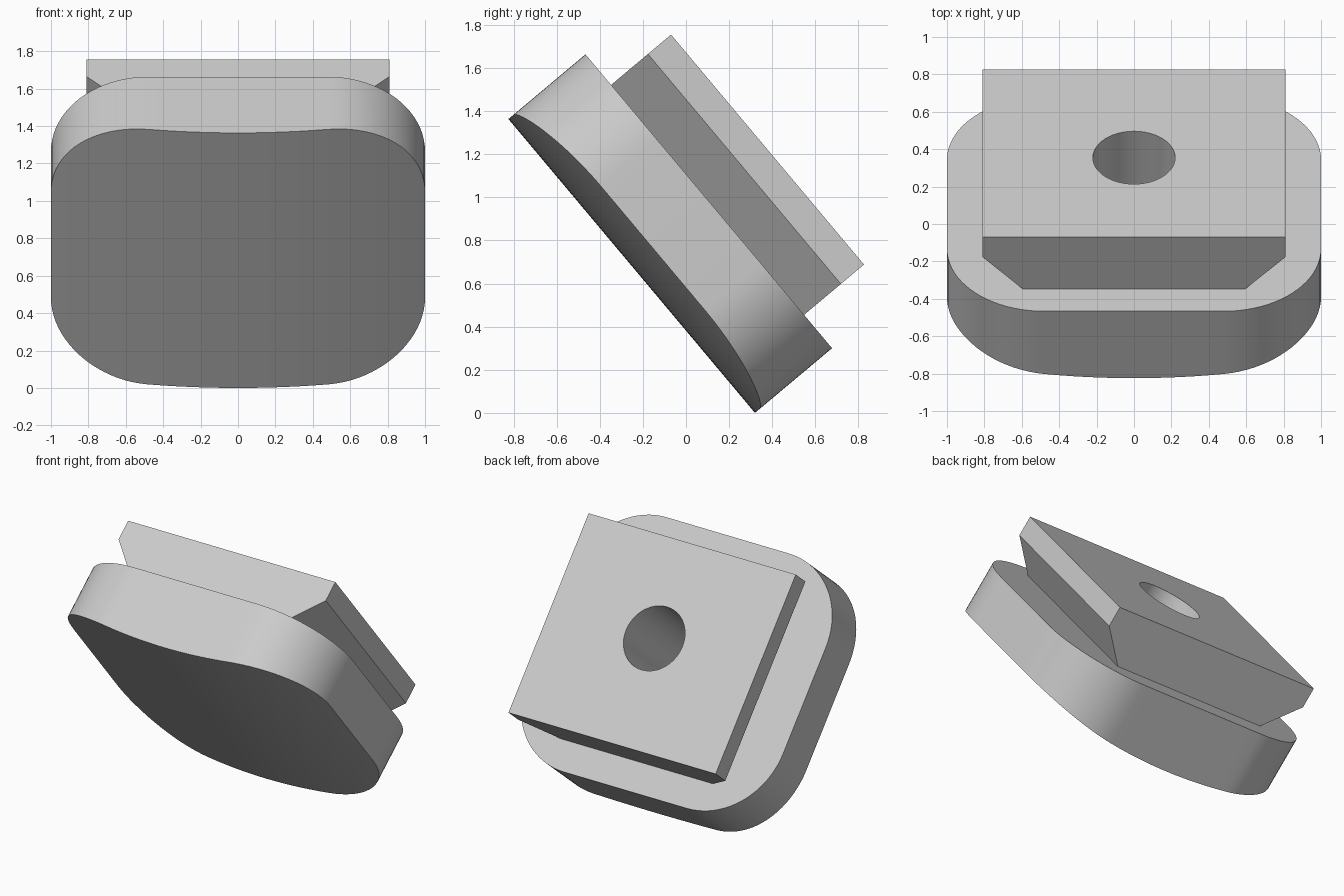
import bpy, bmesh, math
from mathutils import Matrix, Vector

if "Cube" in bpy.data.objects:
    bpy.data.objects.remove(bpy.data.objects["Cube"], do_unlink=True)

# Sizes in the tilted frame: x across, y up the slope, z outwards
HALF_W, HALF_L, CORNER = 1.0, 0.89, 0.52
PLATE_TOP, BELLY_RADIUS = 0.467, 3.95
SLOPE = math.radians(50)

# Tilted frame shared by all parts
up_slope = Vector((0, -math.cos(SLOPE), math.sin(SLOPE)))
outward = Vector((0, math.sin(SLOPE), math.cos(SLOPE)))
tilt = Matrix((Vector((-1, 0, 0)), up_slope, outward)).transposed().to_4x4()
tilt = Matrix.Translation((0, 0.32 - HALF_L * math.cos(SLOPE),
                           HALF_L * math.sin(SLOPE))) @ tilt

grey = bpy.data.materials.new("light_grey")
grey.use_nodes = True
colour = (0.6, 0.6, 0.6, 1)
grey.diffuse_color = colour
grey.node_tree.nodes["Principled BSDF"].inputs["Base Color"].default_value = colour


def make_object(name, bm):
    bmesh.ops.recalc_face_normals(bm, faces=bm.faces)
    mesh = bpy.data.meshes.new(name)
    bm.to_mesh(mesh)
    bm.free()
    mesh.materials.append(grey)
    obj = bpy.data.objects.new(name, mesh)
    obj.matrix_world = tilt
    bpy.context.collection.objects.link(obj)
    return obj


# Rounded plate with a belly curved across its width
def make_plate():
    bm = bmesh.new()
    steps = 20
    columns = []
    for i in range(steps + 1):
        a = math.pi / 2 * i / steps
        columns.append((HALF_W - CORNER + CORNER * math.cos(a),
                        HALF_L - CORNER + CORNER * math.sin(a)))
    flat = HALF_W - CORNER
    columns += [(flat * k / 6, HALF_L) for k in range(5, -6, -1)]
    columns += [(-x, y) for x, y in reversed(columns[:steps + 1])]
    rows = []
    for x, y in columns:
        belly = BELLY_RADIUS - math.sqrt(BELLY_RADIUS ** 2 - x * x)
        rows.append([bm.verts.new((x, s * y, z))
                     for z in (belly, PLATE_TOP) for s in (1, -1)])
    for (a, b, c, d), (e, f, g, h) in zip(rows, rows[1:]):
        bm.faces.new((a, e, f, b))
        bm.faces.new((a, c, g, e))
        bm.faces.new((b, f, h, d))
    for a, b, c, d in (rows[0], rows[-1]):
        bm.faces.new((a, b, d, c))
    bm.faces.new([r[2] for r in rows] + [r[3] for r in reversed(rows)])
    return make_object("rounded_plate", bm)


# Dovetail block: a six-sided profile run along the slope
def make_dovetail():
    bm = bmesh.new()
    half = [(0.595, PLATE_TOP), (0.81, 0.69), (0.81, 0.83)]
    profile = half + [(-x, z) for x, z in reversed(half)]
    face = bm.faces.new([bm.verts.new((x, -0.688, z)) for x, z in profile])
    ext = bmesh.ops.extrude_face_region(bm, geom=[face])
    moved = [v for v in ext["geom"] if isinstance(v, bmesh.types.BMVert)]
    bmesh.ops.translate(bm, vec=(0, 1.393, 0), verts=moved)
    return make_object("dovetail_block", bm)


# Deep round bore cut through the block and into the plate
def make_bore():
    bm = bmesh.new()
    bmesh.ops.create_cone(bm, cap_ends=True, segments=48, radius1=0.22,
                          radius2=0.22, depth=1.0,
                          matrix=Matrix.Translation((0, 0.045, 0.54)))
    obj = make_object("bore_cutter", bm)
    obj.hide_render = True
    return obj


parts = [make_plate(), make_dovetail()]
cutter = make_bore()
for obj in parts:
    bpy.ops.object.select_all(action='DESELECT')
    obj.select_set(True)
    bpy.context.view_layer.objects.active = obj
    cut = obj.modifiers.new("bore", 'BOOLEAN')
    cut.operation = 'DIFFERENCE'
    cut.solver = 'EXACT'
    cut.object = cutter
    bpy.ops.object.modifier_apply(modifier=cut.name)
    bpy.ops.object.shade_smooth_by_angle(angle=math.radians(30))
bpy.data.objects.remove(cutter, do_unlink=True)
